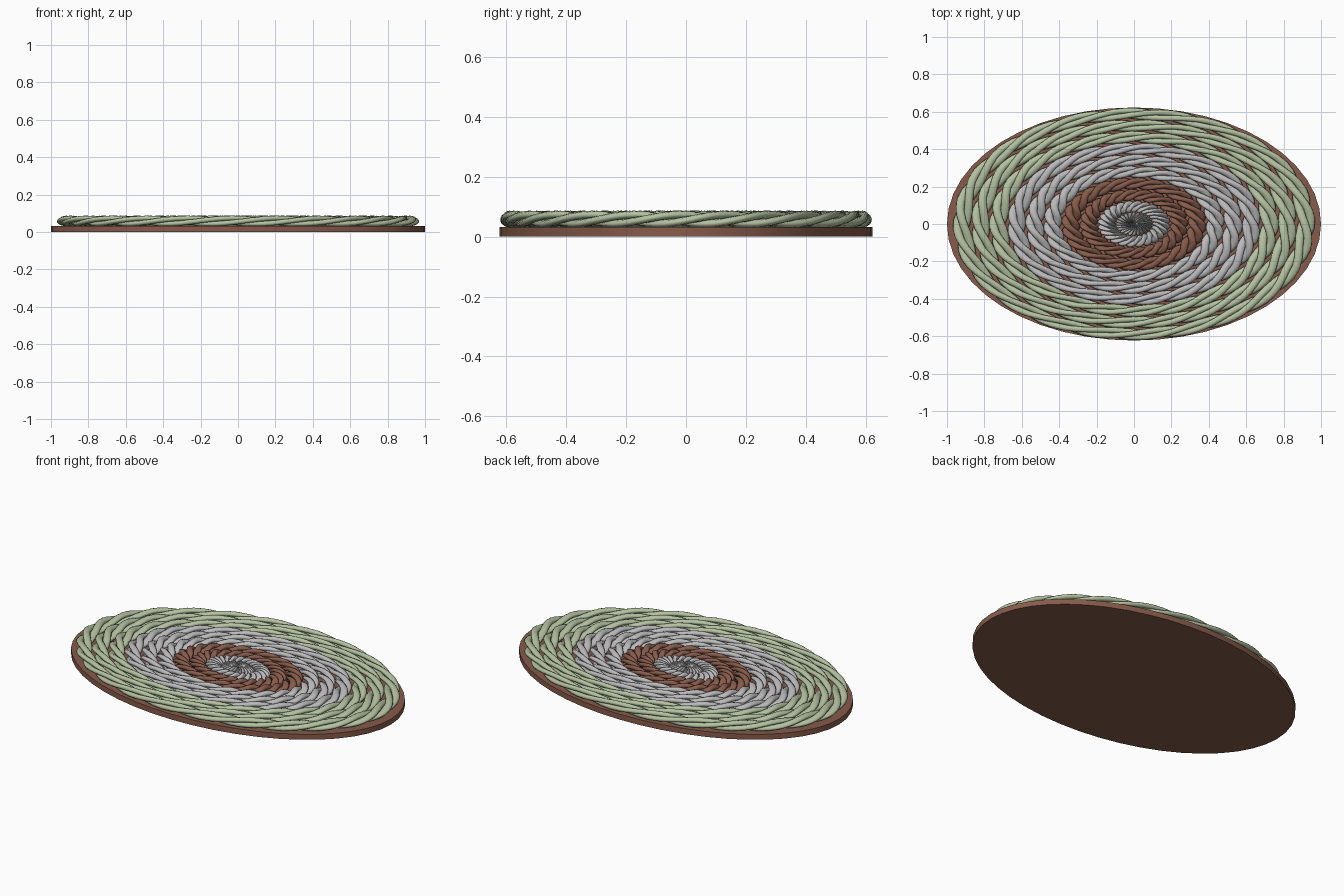
import bpy, math

if "Cube" in bpy.data.objects:
    bpy.data.objects.remove(bpy.data.objects["Cube"])

def mat(name, rgb):
    m = bpy.data.materials.new(name)
    m.diffuse_color = (*rgb, 1)
    m.use_nodes = True
    m.node_tree.nodes["Principled BSDF"].inputs["Base Color"].default_value = m.diffuse_color
    return m

BROWN = mat("brown", (0.24, 0.105, 0.07))
GREY = mat("grey", (0.50, 0.49, 0.50))
GREEN = mat("sage green", (0.46, 0.54, 0.36))

# backing disc
bpy.ops.mesh.primitive_cylinder_add(vertices=48, radius=1, depth=0.032, location=(0, 0, 0.016))
base = bpy.context.object
base.name = "backing"
base.scale = (1, 0.623, 1)
bpy.ops.object.transform_apply(location=True, scale=True)
base.data.materials.append(BROWN)
bpy.ops.object.shade_smooth_by_angle(angle=math.radians(30))

RINGS, STRANDS, TURNS = 10, 3, 8
SX, SY = 0.967, 0.62
ZMID, HALF_H, HALF_W = 0.0585, 0.0285, 0.052
SEGS, SIDES = 168, 10

def rope_ring(name, rho, phase, material):
    """Closed elliptical rope made of twisted strands."""
    verts, faces = [], []
    for s in range(STRANDS):
        off = len(verts)
        for i in range(SEGS):
            t = 2 * math.pi * i / SEGS
            twist = TURNS * t + phase + 2 * math.pi * s / STRANDS
            for j in range(SIDES):
                a = twist + 2 * math.pi * j / SIDES
                u = 0.53 * math.cos(twist) + 0.47 * math.cos(a)
                w = 0.53 * math.sin(twist) + 0.47 * math.sin(a)
                r = rho + HALF_W * u
                verts.append((SX * r * math.cos(t), SY * r * math.sin(t), ZMID + HALF_H * w))
        for i in range(SEGS):
            for j in range(SIDES):
                p, q = i * SIDES, (i + 1) % SEGS * SIDES
                k = (j + 1) % SIDES
                faces.append((off + p + j, off + p + k, off + q + k, off + q + j))
    me = bpy.data.meshes.new(name)
    me.from_pydata(verts, [], faces)
    me.update()
    me.shade_smooth()
    me.materials.append(material)
    ob = bpy.data.objects.new(name, me)
    bpy.context.collection.objects.link(ob)

# concentric braids: grey centre, brown, grey, green
bands = [GREY] * 2 + [BROWN] * 2 + [GREY] * 3 + [GREEN] * 3
for n, m in enumerate(bands):
    rope_ring(f"braid_ring_{n + 1}", (n + 0.5) / RINGS - (0 if n else -0.003), 0.9 * n, m)
